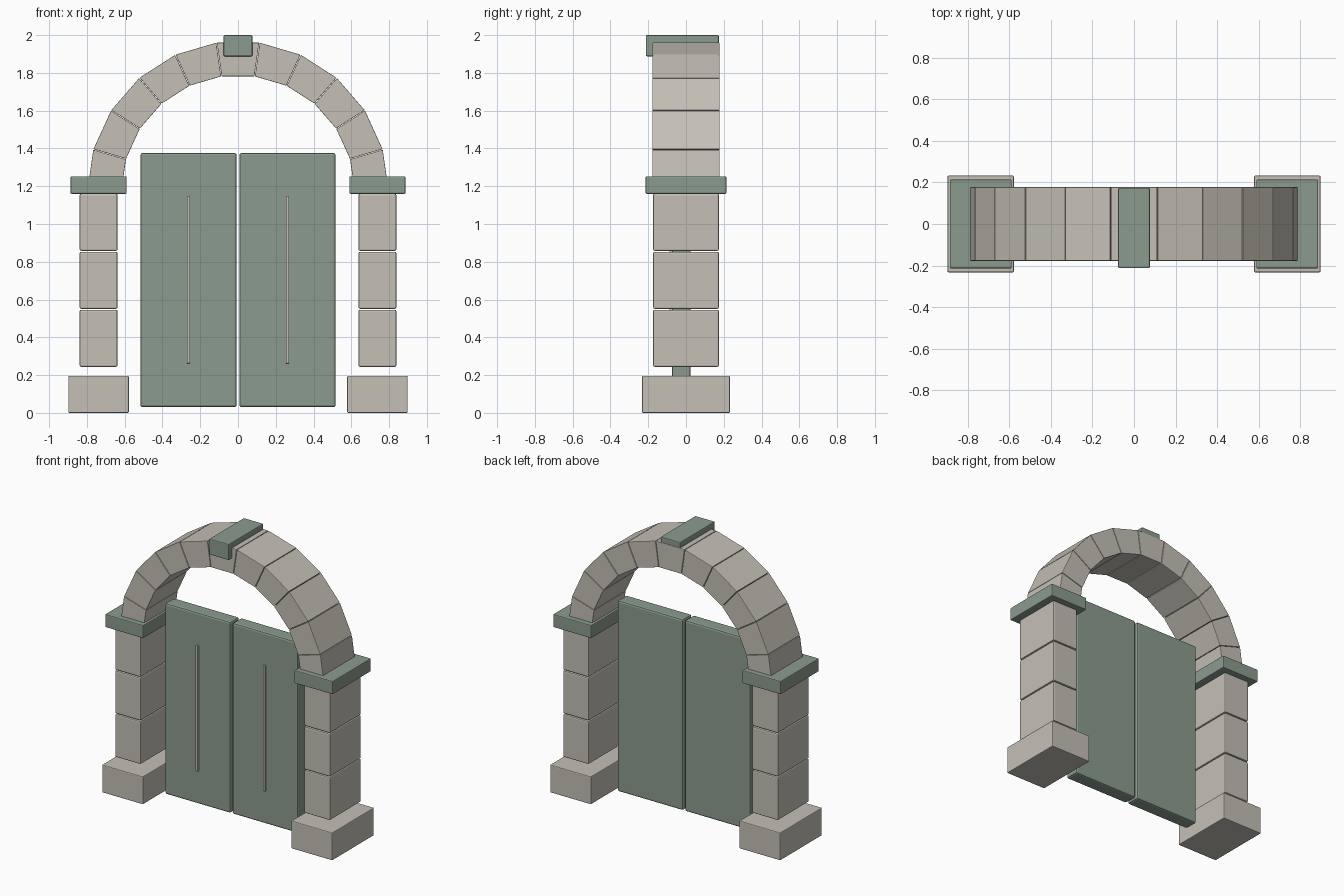
import bpy, bmesh, math

if "Cube" in bpy.data.objects:
    bpy.data.objects.remove(bpy.data.objects["Cube"])


def material(name, rgb):
    m = bpy.data.materials.new(name)
    m.diffuse_color = (*rgb, 1)
    m.use_nodes = True
    m.node_tree.nodes["Principled BSDF"].inputs["Base Color"].default_value = m.diffuse_color
    return m


STONE = material("warm grey stone", (0.56, 0.53, 0.47))
GREEN = material("sage green", (0.26, 0.33, 0.27))


def finish(name, bm, mat, bevel):
    bmesh.ops.recalc_face_normals(bm, faces=bm.faces)
    me = bpy.data.meshes.new(name)
    bm.to_mesh(me)
    bm.free()
    me.materials.append(mat)
    ob = bpy.data.objects.new(name, me)
    bpy.context.collection.objects.link(ob)
    mod = ob.modifiers.new("soft edges", 'BEVEL')
    mod.width = bevel
    mod.segments = 2
    mod.limit_method = 'ANGLE'
    mod.angle_limit = math.radians(30)
    return ob


def box(name, x, y, z, mat, bevel=0.006):
    """Box from (min, max) ranges on each axis."""
    bm = bmesh.new()
    bmesh.ops.create_cube(bm, size=1)
    for v in bm.verts:
        v.co = [r[0] if c < 0 else r[1] for c, r in zip(v.co, (x, y, z))]
    return finish(name, bm, mat, bevel)


def around(c, half):
    return (c - half, c + half)


PILLAR_X = 0.738
for side, s in (("left", -1), ("right", 1)):
    px = s * PILLAR_X
    # pillar: plinth, three blocks with open joints, capital
    box(f"{side}_plinth", around(px, 0.16), (-0.233, 0.233), (0, 0.196), STONE)
    for i in range(3):
        z = 0.244 + i * 0.307
        box(f"{side}_pillar_block_{i + 1}", around(px, 0.1), (-0.174, 0.174),
            (z, z + 0.302), STONE, 0.008)
    box(f"{side}_capital", around(px, 0.149), (-0.214, 0.214), (1.16, 1.252), GREEN)
    # door leaf and its long pull strip
    dx = s * 0.262
    box(f"{side}_door", around(dx, 0.255), (-0.075, 0.025), (0.03, 1.376), GREEN, 0.012)
    box(f"{side}_door_pull", around(dx, 0.009), (-0.087, -0.07), (0.262, 1.148), STONE, 0.003)

# arch: eleven wedge stones around a half circle
COUNT, CENTRE_Z, R_IN, R_OUT, DEPTH, GAP = 11, 1.17, 0.618, 0.798, 0.177, 0.0015
for i in range(COUNT):
    a0, a1 = (math.pi * k / COUNT for k in (i, i + 1))
    profile = [(R_IN, a0 + GAP / R_IN), (R_OUT, a0 + GAP / R_OUT),
               (R_OUT, a1 - GAP / R_OUT), (R_IN, a1 - GAP / R_IN)]
    bm = bmesh.new()
    face = bm.faces.new([bm.verts.new((r * math.cos(a), -DEPTH, CENTRE_Z + r * math.sin(a)))
                         for r, a in profile])
    ext = bmesh.ops.extrude_face_region(bm, geom=[face])["geom"]
    bmesh.ops.translate(bm, vec=(0, 2 * DEPTH, 0),
                        verts=[g for g in ext if isinstance(g, bmesh.types.BMVert)])
    finish(f"arch_stone_{i + 1}", bm, STONE, 0.003)

# keystone block riding on the crown
box("keystone", (-0.076, 0.076), (-0.213, 0.174), (1.888, 2.0), GREEN)
